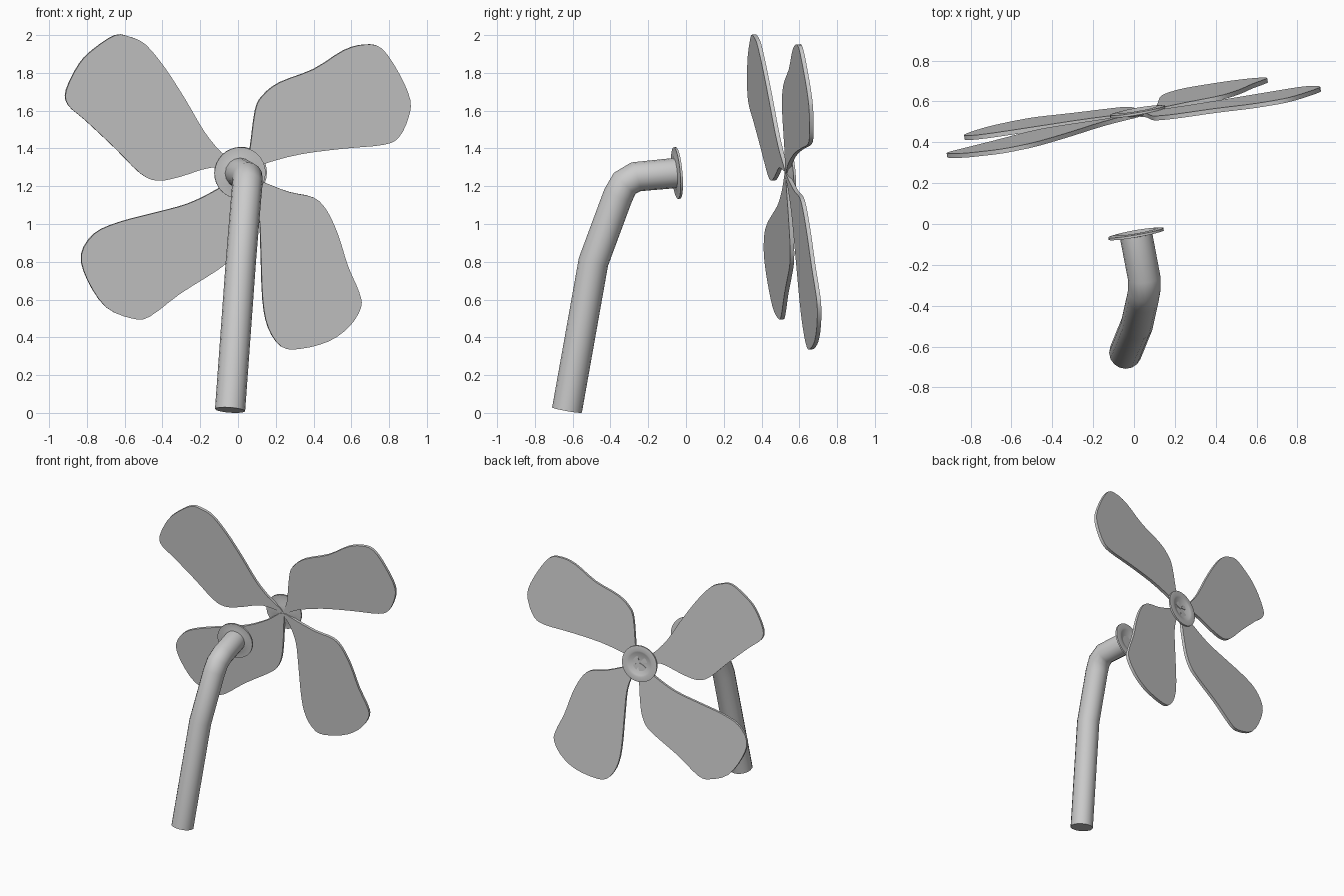
import bpy
import bmesh
import math
from mathutils import Vector

default = bpy.data.objects.get("Cube")
if default:
    bpy.data.objects.remove(default, do_unlink=True)

# Single grey material
grey = bpy.data.materials.new("light grey")
grey.use_nodes = True
colour = (0.6, 0.6, 0.6, 1)
grey.diffuse_color = colour
grey.node_tree.nodes["Principled BSDF"].inputs["Base Color"].default_value = colour

# Tilted rotor plane: depth changes with x and z
SLOPE_X, SLOPE_Z = 0.175, -0.085
AXIS = Vector((-SLOPE_X, 1, -SLOPE_Z)).normalized()
CENTRE = Vector((0.02, 0.535, 1.27))


def finish(obj, angle=35):
    """Give the object its material and smooth its gentle edges."""
    obj.data.materials.clear()
    obj.data.materials.append(grey)
    bpy.ops.object.select_all(action='DESELECT')
    obj.select_set(True)
    bpy.context.view_layer.objects.active = obj
    bpy.ops.object.shade_smooth_by_angle(angle=math.radians(angle))


def mesh_object(name, bm):
    bmesh.ops.recalc_face_normals(bm, faces=bm.faces)
    mesh = bpy.data.meshes.new(name)
    bm.to_mesh(mesh)
    bm.free()
    obj = bpy.data.objects.new(name, mesh)
    bpy.context.collection.objects.link(obj)
    finish(obj)
    return obj


def smooth_loop(points, steps=3):
    """Closed curve passing through all the points."""
    count = len(points)
    result = []
    for i in range(count):
        a, b, c, d = (Vector(points[(i + k) % count]) for k in (-1, 0, 1, 2))
        for s in range(steps):
            t = s / steps
            result.append(0.5 * (2 * b + (c - a) * t + (2 * a - 5 * b + 4 * c - d) * t ** 2
                                 + (3 * b - a - 3 * c + d) * t ** 3))
    return result


def blade(name, outline, thickness=0.022):
    """Flat blade cut from an outline (hundredths) lying on the rotor plane."""
    bm = bmesh.new()
    verts = []
    for p in smooth_loop([(x / 100, z / 100) for x, z in outline]):
        depth = CENTRE.y + SLOPE_X * (p.x - CENTRE.x) + SLOPE_Z * (p.y - CENTRE.z)
        verts.append(bm.verts.new(Vector((p.x, depth, p.y)) - AXIS * thickness / 2))
    face = bm.faces.new(verts)
    extruded = bmesh.ops.extrude_face_region(bm, geom=[face], use_keep_orig=True)
    moved = [g for g in extruded["geom"] if isinstance(g, bmesh.types.BMVert)]
    bmesh.ops.translate(bm, verts=moved, vec=AXIS * thickness)
    mesh_object(name, bm)


def dish(name, centre, profile, sides=32):
    """Turned part: (radius, height) profile spun about the rotor axis."""
    bm = bmesh.new()
    verts = [bm.verts.new((r, 0, h)) for r, h in profile]
    edges = [bm.edges.new(pair) for pair in zip(verts, verts[1:])]
    bmesh.ops.spin(bm, geom=verts + edges, cent=(0, 0, 0), axis=(0, 0, 1),
                   angle=math.tau, steps=sides, use_duplicate=False)
    bmesh.ops.remove_doubles(bm, verts=bm.verts, dist=0.0005)
    obj = mesh_object(name, bm)
    obj.rotation_mode = 'QUATERNION'
    obj.rotation_quaternion = AXIS.to_track_quat('Z', 'Y')
    obj.location = centre


# Four blades
blade("upper_left_blade", [
    (3, 127), (6, 138), (9, 160), (13, 168), (22, 175), (40, 182), (56, 192), (67, 195),
    (76, 193), (85, 180), (91, 166), (90, 156), (85, 146), (77, 142), (56, 140), (33, 137),
    (14, 132)])
blade("upper_right_blade", [
    (2, 128), (-9, 138), (-18, 149), (-28, 166), (-39, 183), (-49, 195), (-57, 199), (-65, 200),
    (-76, 193), (-84, 185), (-91, 171), (-90, 163), (-81, 155), (-65, 140), (-52, 127),
    (-43, 123), (-31, 125), (-14, 130)])
blade("lower_right_blade", [
    (2, 127), (-10, 119), (-26, 111), (-44, 106), (-63, 101), (-76, 95), (-83, 84), (-80, 71),
    (-70, 56), (-56, 50), (-47, 51), (-31, 63), (-12, 75), (-5, 81), (-1, 90), (1, 103),
    (2, 115)])
blade("lower_left_blade", [
    (2, 127), (14, 122), (27, 117), (40, 114), (47, 107), (53, 94), (58, 78), (64, 64),
    (65, 56), (59, 46), (48, 38), (33, 34), (23, 35), (16, 45), (13, 60), (12, 86), (11, 105),
    (7, 118)])

# Hub and pipe flange: flat rim around a shallow hollow
rim = [(0, -0.022), (0.06, -0.018), (0.095, -0.006), (0.137, -0.006), (0.137, 0.006),
       (0.1, 0.01), (0.088, 0.006), (0.055, -0.006), (0, -0.011)]
dish("hub", CENTRE + AXIS * 0.016, rim)
dish("pipe_flange", Vector((0.01, -0.048, 1.27)), rim)

# Bent support pipe
curve = bpy.data.curves.new("support_pipe", 'CURVE')
curve.dimensions = '3D'
curve.bevel_depth = 0.08
curve.bevel_resolution = 6
curve.use_fill_caps = True
path = [(-0.042, -0.63, 0.015), (0.015, -0.49, 0.8), (0.044, -0.36, 1.15),
        (0.05, -0.325, 1.215), (0.05, -0.265, 1.25), (0.01, -0.055, 1.27)]
spline = curve.splines.new('POLY')
spline.points.add(len(path) - 1)
for point, co in zip(spline.points, path):
    point.co = (*co, 1)
pipe = bpy.data.objects.new("support_pipe", curve)
bpy.context.collection.objects.link(pipe)
bpy.ops.object.select_all(action='DESELECT')
pipe.select_set(True)
bpy.context.view_layer.objects.active = pipe
bpy.ops.object.convert(target='MESH')
finish(bpy.context.view_layer.objects.active, 40)
